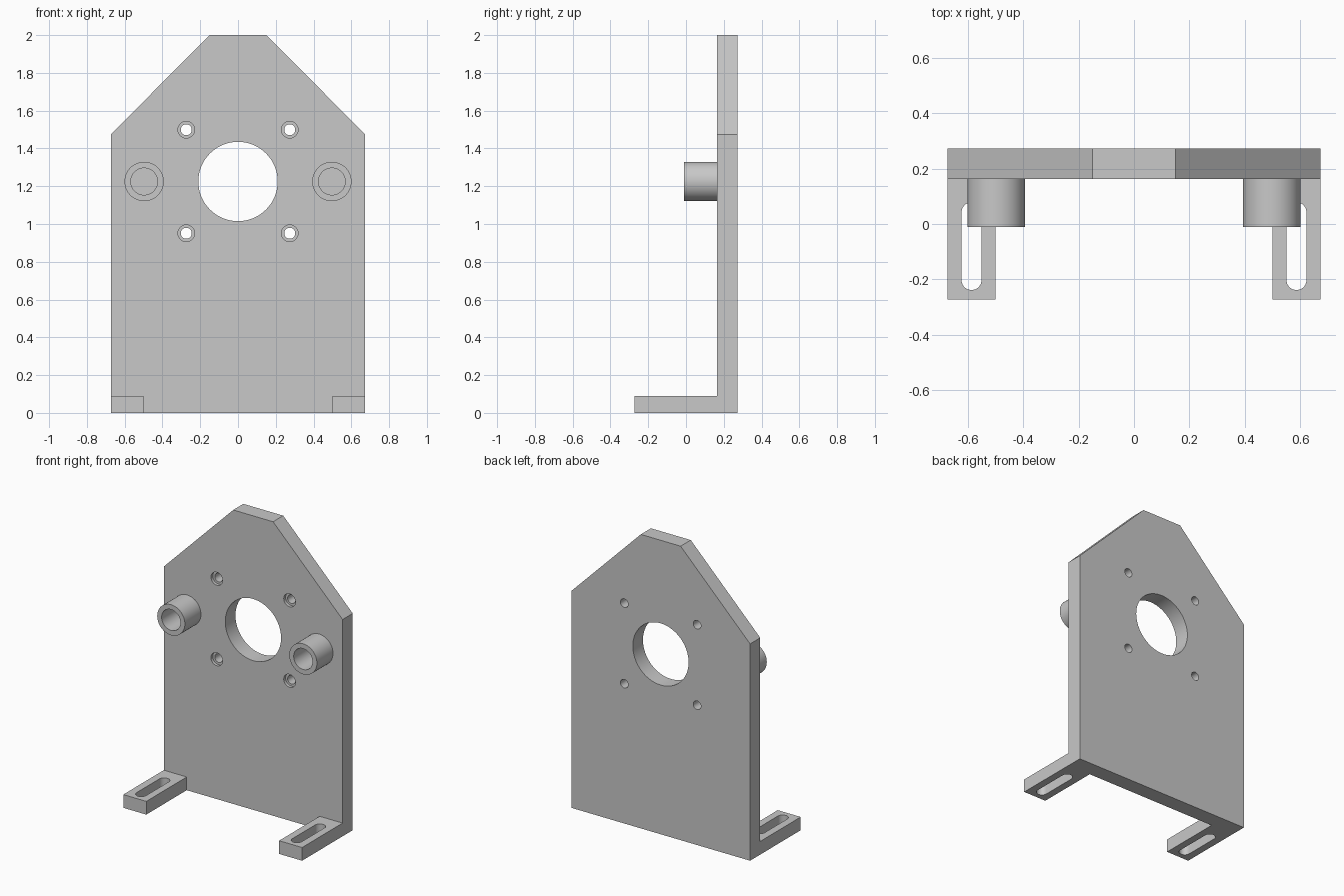
import bpy, bmesh, math

cube = bpy.data.objects.get("Cube")
if cube:
    bpy.data.objects.remove(cube)

grey = bpy.data.materials.new("light grey")
grey.use_nodes = True
GREY = (0.578, 0.578, 0.578, 1)
grey.diffuse_color = GREY
grey.node_tree.nodes["Principled BSDF"].inputs["Base Color"].default_value = GREY

FRONT, BACK = 0.163, 0.272      # faces of the upright plate
HALF = 0.673                    # half width
AXIS_Z = 1.225                  # height of the main bore


def prism(name, outline, axis, start, end):
    """Extrude a 2D outline: 'Y' takes (x, z) points, 'Z' takes (x, y)."""
    bm = bmesh.new()
    place = (lambda u, v: (u, start, v)) if axis == 'Y' else (lambda u, v: (u, v, start))
    face = bm.faces.new([bm.verts.new(place(u, v)) for u, v in outline])
    new = bmesh.ops.extrude_face_region(bm, geom=[face])["geom"]
    step = (0, end - start, 0) if axis == 'Y' else (0, 0, end - start)
    bmesh.ops.translate(bm, vec=step, verts=[g for g in new if isinstance(g, bmesh.types.BMVert)])
    bmesh.ops.recalc_face_normals(bm, faces=bm.faces)
    mesh = bpy.data.meshes.new(name)
    bm.to_mesh(mesh)
    bm.free()
    mesh.materials.append(grey)
    obj = bpy.data.objects.new(name, mesh)
    bpy.context.collection.objects.link(obj)
    return obj


def arc(cx, cy, r, a0=0, a1=360, n=64):
    """Points along an arc; a full circle does not repeat its first point."""
    angles = [math.radians(a0 + (a1 - a0) * i / n) for i in range(n + (a1 - a0 < 360))]
    return [(cx + r * math.cos(a), cy + r * math.sin(a)) for a in angles]


def disc(name, x, z, r, start, end):
    return prism(name, arc(x, z, r), 'Y', start, end)


def cut(obj, cutters):
    """Subtract every cutter, then shade only the curved walls smooth."""
    bpy.ops.object.select_all(action='DESELECT')
    obj.select_set(True)
    bpy.context.view_layer.objects.active = obj
    for cutter in cutters:
        mod = obj.modifiers.new("cut", 'BOOLEAN')
        mod.operation = 'DIFFERENCE'
        mod.solver = 'EXACT'
        mod.object = cutter
        bpy.ops.object.modifier_apply(modifier=mod.name)
        bpy.data.objects.remove(cutter)
    bpy.ops.object.shade_smooth_by_angle(angle=math.radians(30))


# Upright plate with chamfered shoulders
right_side = [(HALF, 0), (HALF, 1.475), (0.15, 2)]
outline = right_side + [(-x, z) for x, z in reversed(right_side)]
plate = prism("upright_plate", outline, 'Y', FRONT, BACK)

# Main bore and four counterbored screw holes
holes = [disc("main_bore", 0, AXIS_Z, 0.21, FRONT - 0.1, BACK + 0.1)]
for sx in (-1, 1):
    for sz in (-1, 1):
        x, z = sx * 0.274, AXIS_Z + sz * 0.274
        holes.append(disc("screw_hole", x, z, 0.029, FRONT - 0.1, BACK + 0.1))
        holes.append(disc("counterbore", x, z, 0.044, FRONT - 0.1, FRONT + 0.02))
cut(plate, holes)

for side, s in (("left", 1), ("right", -1)):
    # Hollow standoff on the front face
    standoff = disc(side + "_standoff", s * 0.497, AXIS_Z, 0.104, -0.01, FRONT)
    cut(standoff, [disc("standoff_bore", s * 0.497, AXIS_Z, 0.071, -0.1, FRONT + 0.1)])

    # Slotted mounting foot
    foot = prism(side + "_foot",
                 [(s * 0.5, -BACK), (s * HALF, -BACK), (s * HALF, FRONT), (s * 0.5, FRONT)],
                 'Z', 0, 0.09)
    slot = arc(s * 0.586, 0.042, 0.036, 0, 180, 24) + arc(s * 0.586, -0.202, 0.036, 180, 360, 24)
    cut(foot, [prism("slot", slot, 'Z', -0.1, 0.2)])
